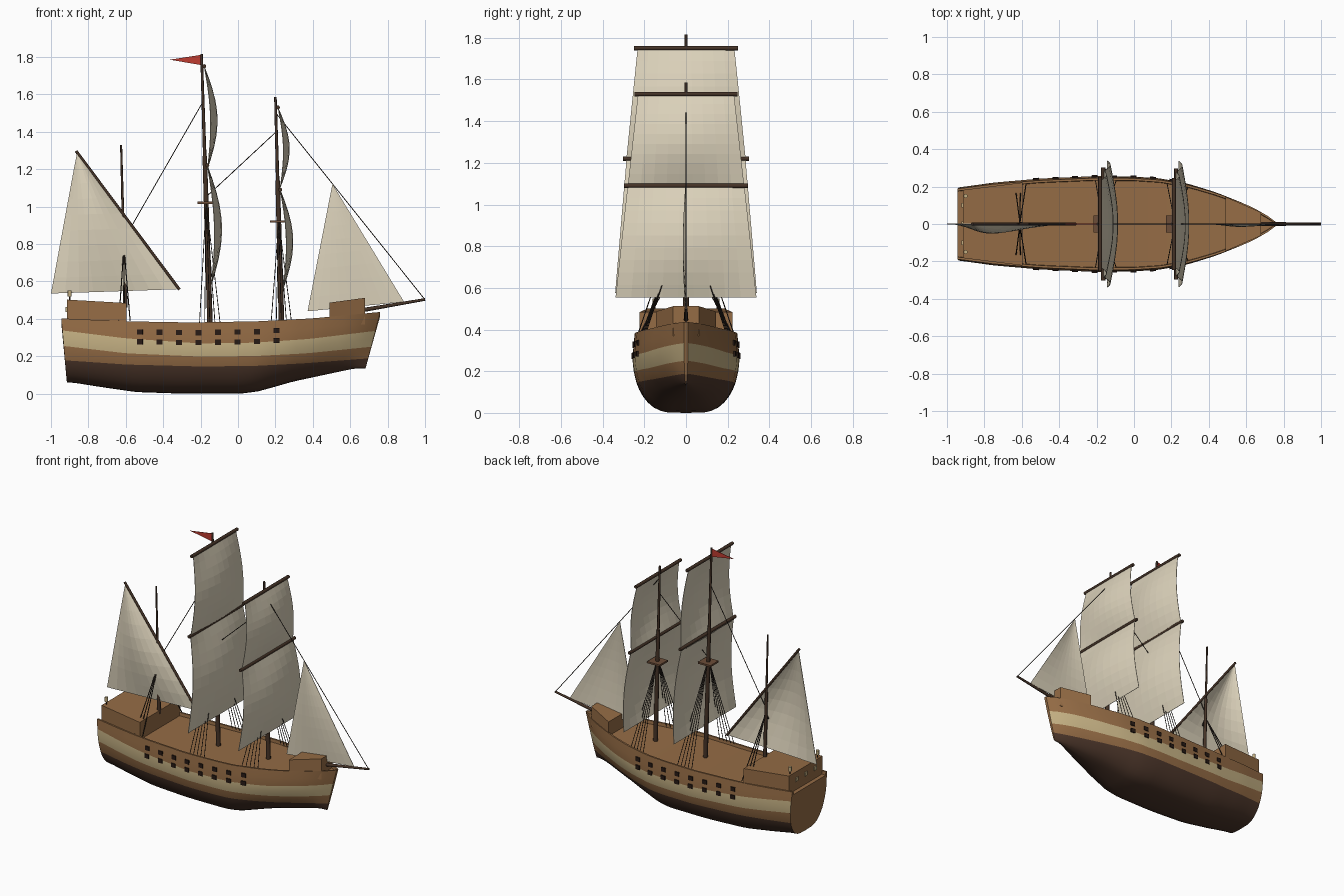
import bpy, bmesh, math
from mathutils import Vector

if "Cube" in bpy.data.objects:
    bpy.data.objects.remove(bpy.data.objects["Cube"])

def mat(name, rgb):
    m = bpy.data.materials.new(name)
    m.diffuse_color = (*rgb, 1)
    m.use_nodes = True
    m.node_tree.nodes["Principled BSDF"].inputs["Base Color"].default_value = m.diffuse_color
    return m

BROWN = mat("hull brown", (0.30, 0.15, 0.06))
DARK = mat("lower hull dark brown", (0.075, 0.038, 0.024))
CREAM = mat("stripe cream", (0.56, 0.44, 0.23))
SPAR = mat("spar brown", (0.06, 0.033, 0.02))
NEST = mat("platform brown", (0.15, 0.075, 0.04))
ROPE = mat("rope black", (0.025, 0.018, 0.014))
PORT = mat("gun port black", (0.02, 0.01, 0.007))
SAIL = mat("sail canvas", (0.72, 0.65, 0.50))
RED = mat("flag red", (0.52, 0.045, 0.03))

def interp(x, pts):
    if x <= pts[0][0]:
        return pts[0][1]
    for (a, b), (c, d) in zip(pts, pts[1:]):
        if x <= c:
            return b + (d - b) * (x - a) / (c - a)
    return pts[-1][1]

def finish(bm, name, mats, smooth=None):
    bmesh.ops.remove_doubles(bm, verts=bm.verts, dist=1e-5)
    bmesh.ops.recalc_face_normals(bm, faces=bm.faces)
    me = bpy.data.meshes.new(name)
    bm.to_mesh(me)
    bm.free()
    ob = bpy.data.objects.new(name, me)
    bpy.context.collection.objects.link(ob)
    for m in mats:
        me.materials.append(m)
    if smooth:
        bpy.ops.object.select_all(action='DESELECT')
        ob.select_set(True)
        bpy.context.view_layer.objects.active = ob
        bpy.ops.object.shade_smooth_by_angle(angle=math.radians(smooth))
    return ob

# Hull lines along the length
KEEL = [(-.92, .06), (-.75, .035), (-.55, .008), (-.3, 0), (.05, 0), (.15, .012), (.35, .065), (.55, .105), (.7, .135)]
SHEER = [(-.95, .402), (-.6, .386), (-.25, .38), (.1, .386), (.4, .402), (.76, .436)]
BEAM = [(-.95, .195), (-.75, .222), (-.5, .243), (-.2, .256), (0, .254), (.15, .244), (.3, .217),
        (.45, .172), (.6, .112), (.7, .058), (.765, .006)]
ZDARK = [(-.95, .178), (-.6, .155), (-.2, .145), (.1, .147), (.4, .162), (.76, .188)]
ZWALE = [(-.95, .255), (-.6, .215), (-.2, .198), (.1, .2), (.4, .215), (.76, .25)]
ZCREAM = [(-.95, .338), (-.6, .295), (-.2, .268), (.1, .272), (.4, .292), (.76, .335)]
SHAPE = [(0, 0), (.006, .36), (.03, .5), (.08, .64), (.16, .76), (.26, .86), (.38, .93), (.5, .975), (.62, 1), (.75, 1), (1, .962)]

def half_width(x, z):
    k, s = interp(x, KEEL), interp(x, SHEER)
    t = max(0, min(1, (z - k) / (s - k)))
    fine = 1 + 0.9 * max(0, (x - .1) / .66)
    return interp(x, BEAM) * interp(t, SHAPE) ** fine

# Hull with stripes, bulwark and deck as one closed loft
N = 36
bm = bmesh.new()
rings = []
rowmat = []
for i in range(N + 1):
    x = -.945 + 1.705 * i / N
    k, s = interp(x, KEEL), interp(x, SHEER)
    d, w, c = (interp(x, l) for l in (ZDARK, ZWALE, ZCREAM))
    zs = [k + (d - k) * f for f in (0, .015, .07, .18, .35, .55, .78, 1)]
    zs += [(d + w) / 2, w, (w + c) / 2, c, (c + s) / 2, s]
    rowmat = [1] * 7 + [0, 0, 2, 2, 0, 0, 0, 0, 0]
    pts = []
    for z in zs:
        t = (z - k) / (s - k)
        lo, hi = -.915 - .03 * t, .682 + .078 * t     # raked stem and stern
        pts.append((lo + (hi - lo) * i / N, half_width(x, z), z))
    rx, ry, rz = pts[-1]
    pts.append((rx, max(ry - .012, 0.001), s))
    pts.append((rx, max(ry - .014, 0.0005), s - .022))
    ring = [bm.verts.new(p) for p in pts]
    ring += [bm.verts.new((p[0], -p[1], p[2])) for p in reversed(pts[1:])]
    rings.append(ring)
M = len(rings[0])
mi = rowmat[:15] + [0] + rowmat[:15][::-1]
for a, b in zip(rings, rings[1:]):
    for j in range(M):
        f = bm.faces.new((a[j], a[(j + 1) % M], b[(j + 1) % M], b[j]))
        f.material_index = mi[j]
bm.faces.new(rings[0])
bm.faces.new(rings[-1])
finish(bm, "hull", [BROWN, DARK, CREAM], 30)

def block(name, x0, x1, y0, y1, zb, z0, z1, m):
    """Tapered box: half widths y0/y1 and top heights z0/z1 at the two ends."""
    bm = bmesh.new()
    for x, y, z in ((x0, y0, z0), (x1, y1, z1)):
        for p in ((x, -y, zb), (x, y, zb), (x, y, z), (x, -y, z)):
            bm.verts.new(p)
    bmesh.ops.convex_hull(bm, input=bm.verts)
    bmesh.ops.dissolve_limit(bm, angle_limit=.01, verts=bm.verts, edges=bm.edges)
    return finish(bm, name, [m])

# Deck houses
block("stern_cabin", -.915, -.595, .182, .222, .35, .502, .484, BROWN)
block("forecastle", .49, .68, .145, .062, .37, .486, .512, BROWN)

def box(name, loc, size, m, yaw=0):
    bpy.ops.mesh.primitive_cube_add(size=1, location=loc, rotation=(0, 0, yaw))
    ob = bpy.context.object
    ob.name, ob.scale = name, size
    ob.data.materials.append(m)
    return ob

# Gun ports, two rows each side
for i in range(8):
    x = -.525 + .1043 * i
    for drop in (.055, .108):
        z = interp(x, SHEER) - drop
        y = half_width(x, z)
        slope = (half_width(x + .03, z) - half_width(x - .03, z)) / .06
        for side in (-1, 1):
            box("gun_port", (x, side * (y + .001), z), (.032, .009, .028), PORT, side * math.atan(slope))

# Stern windows and lanterns
for y in (-.1, 0, .1):
    box("stern_window", (-.917, y, .45), (.008, .026, .026), CREAM)

def rod(name, a, b, r0, r1, m, sides=8):
    a, b = Vector(a), Vector(b)
    d = b - a
    bpy.ops.mesh.primitive_cone_add(vertices=sides, radius1=r0, radius2=r1, depth=d.length, location=(a + b) / 2)
    ob = bpy.context.object
    ob.rotation_euler = d.to_track_quat('Z', 'Y').to_euler()
    ob.name = name
    ob.data.materials.append(m)
    if sides > 5:
        bpy.ops.object.shade_smooth_by_angle(angle=math.radians(50))
    return ob

for y in (-.15, .15):
    rod("lantern_post", (-.9, y, .49), (-.9, y, .525), .004, .004, SPAR, 6)
    rod("stern_lantern", (-.9, y, .52), (-.9, y, .55), .011, .011, CREAM)

def mast(name, xb, zb, xt, zt, zmid, r):
    at = lambda z: xb + (xt - xb) * (z - zb) / (zt - zb)
    rod("lower_" + name, (at(zb - .03), 0, zb - .03), (at(zmid), 0, zmid), r, r * .8, SPAR)
    rod("upper_" + name, (at(zmid - .08), 0, zmid - .08), (xt, 0, zt), r * .65, r * .45, SPAR)
    return at

main = mast("main_mast", -.15, .38, -.195, 1.815, 1.27, .015)
fore = mast("fore_mast", .232, .40, .2, 1.585, 1.14, .015)
mizzen = mast("mizzen_mast", -.603, .49, -.625, 1.33, .93, .012)

def sail(name, a, b, c, d, bulge, edge=0.0, m=SAIL, n=9):
    """Bulging patch: a-b is the top edge, d-c the foot."""
    a, b, c, d, bulge = map(Vector, (a, b, c, d, bulge))
    bm = bmesh.new()
    g = []
    for j in range(n + 1):
        v = j / n
        row = []
        for i in range(n + 1):
            u = i / n
            p = a.lerp(b, u).lerp(d.lerp(c, u), v)
            p += bulge * math.sin(math.pi * v) * (edge + (1 - edge) * math.sin(math.pi * u))
            row.append(bm.verts.new(p))
        g.append(row)
    for j in range(n):
        for i in range(n):
            bm.faces.new((g[j][i], g[j][i + 1], g[j + 1][i + 1], g[j + 1][i]))
    bmesh.ops.dissolve_degenerate(bm, dist=1e-5, edges=bm.edges)
    ob = finish(bm, name, [m])
    s = ob.modifiers.new("thickness", 'SOLIDIFY')
    s.thickness, s.offset = .003, 0
    return ob

# Square sails: mast, top z, foot z, top half width, foot half width, yard half width
for name, at, zt, zb, wt, wb, yard, depth in (
        ("main_topsail", main, 1.75, 1.2, .232, .288, .25, .062),
        ("main_course", main, 1.22, .575, .285, .34, .302, .068),
        ("fore_topsail", fore, 1.53, 1.1, .23, .278, .247, .056),
        ("fore_course", fore, 1.09, .555, .28, .338, .298, .062)):
    x0, x1 = at(zt) + .012, at(zb) + .012
    rod(name + "_yard", (x0, -yard, zt), (x0, yard, zt), .011, .011, SPAR)
    sail(name, (x0, -wt, zt), (x0, wt, zt), (x1, wb, zb), (x1, -wb, zb), (depth, 0, 0), .4)

# Lateen sail, jib, bowsprit and pennant
rod("lateen_yard", (-.866, 0, 1.297), (-.313, 0, .556), .008, .008, SPAR)
sail("lateen_sail", (-.86, 0, 1.29), (-.86, 0, 1.29), (-.32, 0, .558), (-1, 0, .535), (0, -.05, 0))
sail("jib", (.505, 0, 1.12), (.505, 0, 1.12), (.888, 0, .49), (.372, 0, .44), (0, -.014, 0))
rod("bowsprit", (.6, 0, .435), (1, 0, .503), .012, .007, SPAR)
sail("pennant", (-.19, 0, 1.812), (-.19, 0, 1.755), (-.365, 0, 1.785), (-.365, 0, 1.785), (0, 0, 0), m=RED, n=2)

# Mast platforms with brackets, and shrouds on both sides
for name, at, z in (("main", main, 1.02), ("fore", fore, .92)):
    box(name + "_mast_platform", (at(z), 0, z), (.095, .09, .012), NEST)
    for side in (-1, 1):
        for k in range(5):
            xf = at(.4) - .055 + .0275 * k
            yf = side * (half_width(xf, interp(xf, SHEER)) - .014)
            rod(name + "_shroud", (at(z), side * .012, z), (xf, yf, .375), .0022, .0022, ROPE, 5)
for side in (-1, 1):
    for dx in (-.03, 0, .03):
        rod("mizzen_shroud", (-.61, side * .005, .78), (-.607 + dx, side * .215, .39), .003, .003, ROPE, 5)

# Stays
rod("fore_stay", (fore(1.5), 0, 1.5), (.997, 0, .505), .0025, .0025, ROPE, 5)
rod("main_stay", (main(1.05), 0, 1.05), (fore(1.4), 0, 1.4), .0025, .0025, ROPE, 5)
rod("mizzen_stay", (mizzen(.82), 0, .82), (main(1.56), 0, 1.56), .0025, .0025, ROPE, 5)
